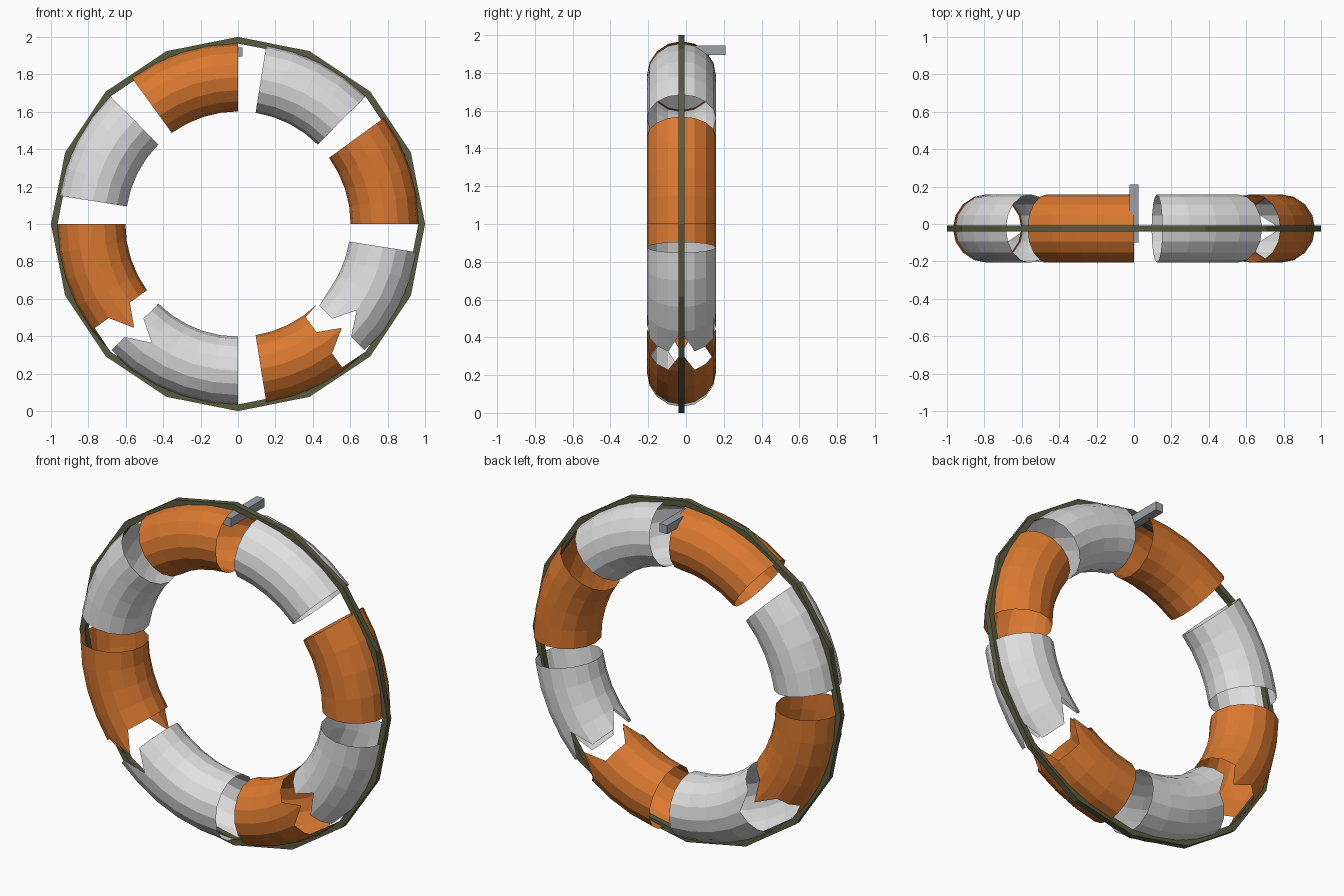
import bpy
import bmesh
from math import radians, sin, cos

if "Cube" in bpy.data.objects:
    bpy.data.objects.remove(bpy.data.objects["Cube"], do_unlink=True)

MAJOR, MINOR, SIDES, STEP = 0.785, 0.183, 16, 9
CENTRE_Y = -0.024


def material(name, rgb):
    m = bpy.data.materials.new(name)
    m.use_nodes = True
    m.diffuse_color = (*rgb, 1)
    m.node_tree.nodes["Principled BSDF"].inputs["Base Color"].default_value = (*rgb, 1)
    return m


orange = material("orange", (0.70, 0.19, 0.03))
white = material("white", (0.75, 0.75, 0.75))
olive = material("olive rope", (0.10, 0.105, 0.05))
steel = material("grey metal", (0.34, 0.36, 0.40))


def finish(bm, name, mat):
    mesh = bpy.data.meshes.new(name)
    bm.to_mesh(mesh)
    bm.free()
    mesh.materials.append(mat)
    ob = bpy.data.objects.new(name, mesh)
    bpy.context.collection.objects.link(ob)
    return ob


def polar(radius, y, degrees):
    a = radians(degrees)
    return (radius * cos(a), y, 1 + radius * sin(a))


def tube_piece(name, mat, start, end, start_tips=(), end_tips=()):
    """Open tube arc; tips are the side indices that reach one step past an end."""
    bm = bmesh.new()

    def vert(side, degrees):
        t = radians(side * 360 / SIDES)
        return bm.verts.new(polar(MAJOR + MINOR * cos(t), CENTRE_Y - MINOR * sin(t), degrees))

    rings = [[vert(s, d) for s in range(SIDES)] for d in range(start, end + 1, STEP)]
    first, last = rings[0], rings[-1]
    before = [vert(s, start - STEP) if s in start_tips else None for s in range(SIDES)]
    after = [vert(s, end + STEP) if s in end_tips else None for s in range(SIDES)]
    for a, b in zip([before] + rings, rings + [after]):
        for s in range(SIDES):
            n = (s + 1) % SIDES
            corners = [v for v in (a[s], a[n], b[n], b[s]) if v]
            if len(corners) > 2:
                bm.faces.new(corners)
    finish(bm, name, mat)


# Torn ends: teeth on the orange pieces, matching notches on the white ones
teeth = {0, 4, 8, 12}
notched = set(range(SIDES)) - teeth
left_teeth = {0, 4, 12}
left_notched = notched - {13, 14, 15} | {8}

# Upper half: alternating whole pieces
for i, (label, mat) in enumerate([("left", orange), ("top_left", white),
                                  ("top_right", orange), ("right", white)]):
    tube_piece("tube_" + label, mat, i * 45, i * 45 + 36)

# Lower half: pieces with torn ends
tube_piece("tube_lower_right", orange, 180, 216, end_tips=left_teeth)
tube_piece("tube_bottom_right", white, 234, 270, start_tips=left_notched)
tube_piece("tube_bottom_left", orange, 279, 306, end_tips=teeth)
tube_piece("tube_lower_left", white, 324, 351, start_tips=notched)

# Rope loop around the outside
bm = bmesh.new()
profile = [(0.965, -0.017), (1.0, -0.017), (1.0, 0.017), (0.965, 0.017)]
loops = [[bm.verts.new(polar(r, CENTRE_Y + y, k * 22.5)) for r, y in profile] for k in range(16)]
for k in range(16):
    a, b = loops[k], loops[(k + 1) % 16]
    for j in range(4):
        n = (j + 1) % 4
        bm.faces.new((a[j], a[n], b[n], b[j]))
bmesh.ops.recalc_face_normals(bm, faces=bm.faces)
finish(bm, "rope_loop", olive)

# Hanging peg through the top
bm = bmesh.new()
bmesh.ops.create_cube(bm, size=1)
bmesh.ops.scale(bm, vec=(0.05, 0.31, 0.05), verts=bm.verts)
bmesh.ops.translate(bm, vec=(0, 0.055, 1.92), verts=bm.verts)
finish(bm, "hanging_peg", steel)
